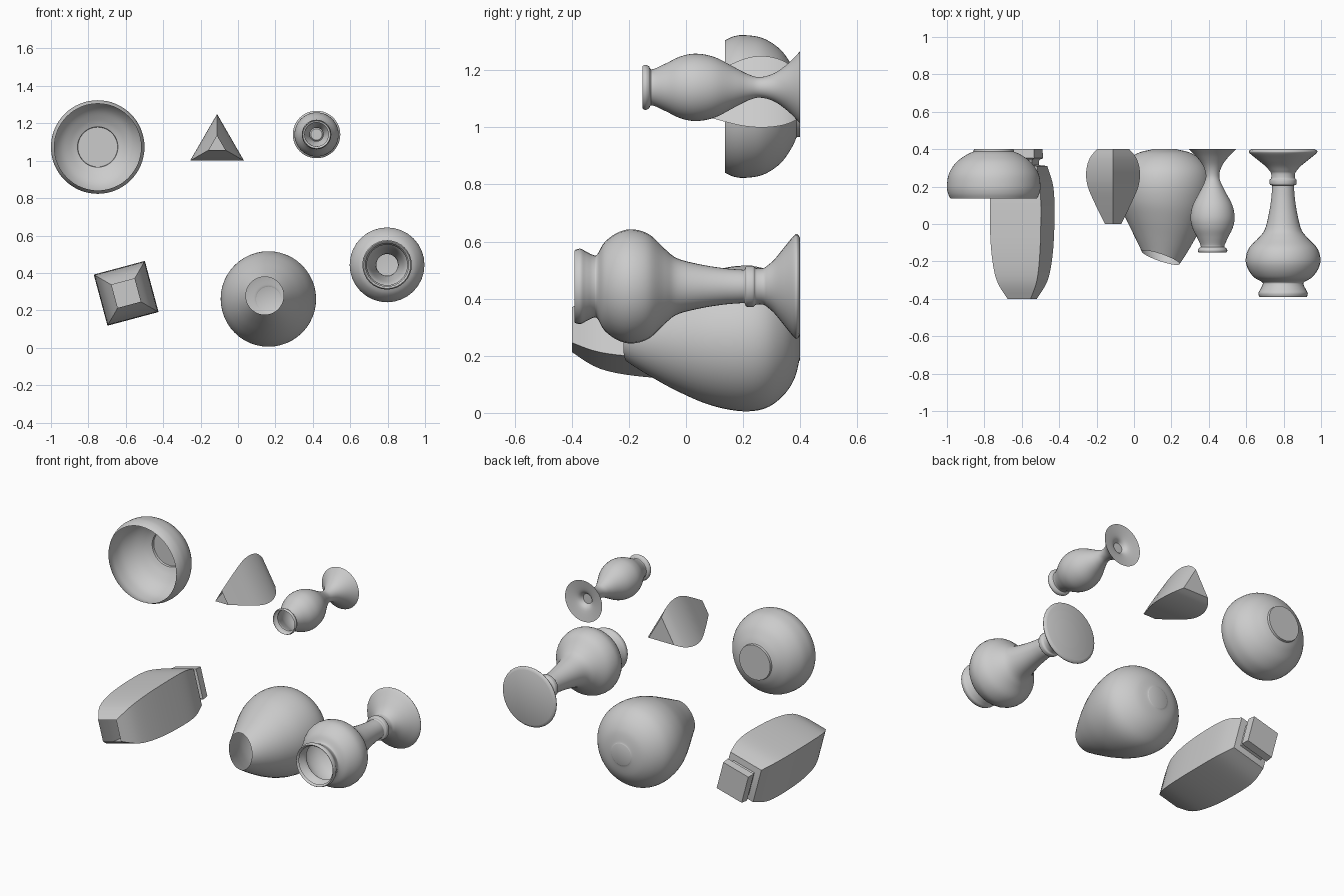
import bpy, bmesh, math
from mathutils import Vector

if "Cube" in bpy.data.objects:
    bpy.data.objects.remove(bpy.data.objects["Cube"])


def smooth_profile(pts, steps):
    """Catmull-Rom curve through (y, radius) points; a repeated point makes a hard corner."""
    out = []
    for i in range(len(pts) - 1):
        a, b = Vector(pts[i]), Vector(pts[i + 1])
        if (b - a).length < 1e-6:
            continue
        p = Vector(pts[i - 1]) if i else a
        n = Vector(pts[i + 2]) if i + 2 < len(pts) else b
        for k in range(steps):
            t = k / steps
            out.append(0.5 * (2 * a + (b - p) * t + (2 * p - 5 * a + 4 * b - n) * t * t
                              + (3 * a - p - 3 * b + n) * t ** 3))
    out.append(Vector(pts[-1]))
    return out


def vase(name, cx, cz, pts, sides=48, turn=0.0, steps=5, warp=None):
    """Open thin-walled vessel lying along y: mouth at the front, closed base at the back."""
    bm = bmesh.new()
    rings = []
    for y, r in smooth_profile(pts, steps):
        ring = []
        for k in range(sides):
            a = math.radians(turn) + 2 * math.pi * k / sides
            co = Vector((r * math.cos(a), y, r * math.sin(a)))
            if warp:
                co = warp(co)
            ring.append(bm.verts.new(co))
        rings.append(ring)
    for lo, hi in zip(rings, rings[1:]):
        for k in range(sides):
            j = (k + 1) % sides
            bm.faces.new((lo[k], lo[j], hi[j], hi[k]))
    # base closed with a fan
    last = rings[-1]
    mid = bm.verts.new(sum((v.co for v in last), Vector()) / sides)
    for k in range(sides):
        bm.faces.new((last[k], last[(k + 1) % sides], mid))
    bmesh.ops.recalc_face_normals(bm, faces=bm.faces)
    mesh = bpy.data.meshes.new(name)
    bm.to_mesh(mesh)
    bm.free()
    ob = bpy.data.objects.new(name, mesh)
    bpy.context.collection.objects.link(ob)
    ob.location = (cx, 0, cz)
    bpy.ops.object.select_all(action='DESELECT')
    ob.select_set(True)
    bpy.context.view_layer.objects.active = ob
    bpy.ops.object.shade_smooth_by_angle(angle=math.radians(35))
    return ob


# wide bowl with a low foot
vase("bowl", -0.75, 1.073,
     [(.137, .232), (.165, .245), (.205, .25), (.27, .239), (.33, .2), (.37, .145),
      (.387, .108), (.387, .108), (.4, .106)], sides=64)

# three-sided bud vase
vase("triangular_vase", -0.112, 1.083,
     [(0, .05), (.1, .107), (.2, .156), (.28, .166), (.35, .145), (.4, .1)],
     sides=3, turn=90)

# four-sided vase with a grooved foot, turned about its axis
vase("square_vase", -0.598, 0.291,
     [(-.4, .09), (-.3, .158), (-.15, .19), (.05, .2), (.2, .192), (.31, .155), (.31, .155),
      (.315, .105), (.315, .105), (.34, .105), (.352, .13), (.352, .13), (.4, .125)],
     sides=4, turn=60)

# small vase with a trumpet foot
vase("trumpet_vase", 0.42, 1.14,
     [(-.153, .074), (-.142, .079), (-.13, .074), (-.118, .063), (-.07, .084), (-.02, .108),
      (.035, .118), (.1, .106), (.17, .07), (.22, .045), (.26, .036), (.31, .05), (.36, .086),
      (.4, .127), (.4, .127), (.385, .055), (.36, .03)], sides=48)


# large round jar with a slanted, off-centre mouth
def slant(co):
    w = min(max((.25 - co.y) / .43, 0), 1.1) ** 1.5
    return Vector((co.x - .02 * w, co.y + w * (.2 * co.z - .33 * co.x), co.z + .018 * w))


vase("slanted_jar", 0.163, 0.26,
     [(-.18, .101), (-.1, .146), (0, .198), (.1, .238), (.2, .255), (.28, .243), (.34, .2),
      (.38, .14), (.398, .07), (.398, .07), (.4, .066)], sides=48, warp=slant)

# tall vase with long neck and flared foot
vase("long_neck_vase", 0.797, 0.443,
     [(-.378, .115), (-.39, .126), (-.37, .132), (-.35, .122), (-.325, .11), (-.31, .113),
      (-.285, .155), (-.24, .188), (-.19, .2), (-.13, .183), (-.075, .132), (-.03, .098),
      (.05, .077), (.13, .064), (.19, .059), (.205, .059), (.212, .071), (.235, .072),
      (.245, .064), (.27, .064), (.285, .073), (.31, .095), (.345, .138), (.38, .18),
      (.393, .18), (.4, .168)], sides=32)
